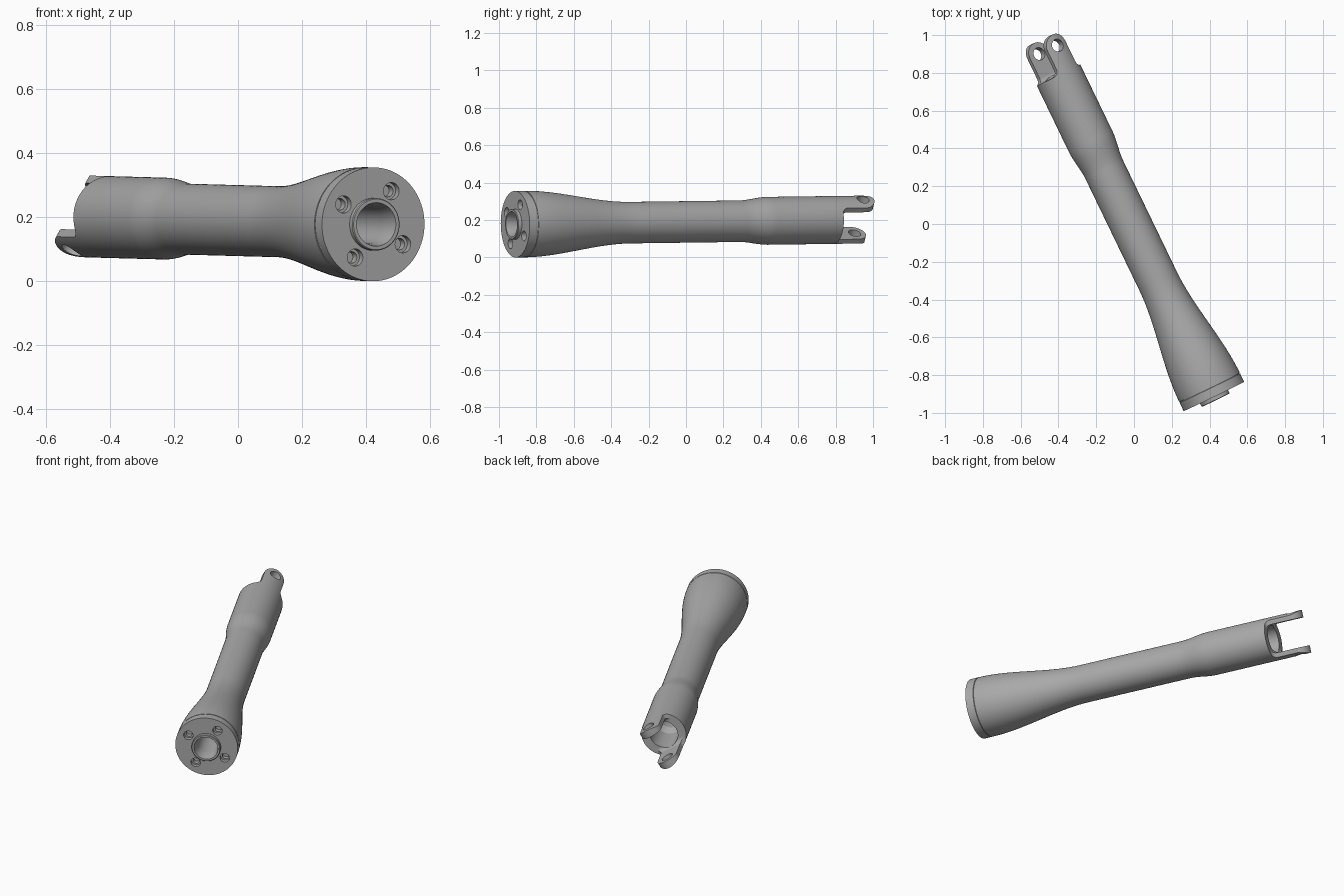
import bpy, bmesh, math
from mathutils import Matrix, Vector

cube = bpy.data.objects.get("Cube")
if cube:
    bpy.data.objects.remove(cube, do_unlink=True)

# One plain metal colour
metal = bpy.data.materials.new("grey_metal")
metal.use_nodes = True
colour = (0.4, 0.4, 0.4, 1)
metal.diffuse_color = colour
metal.node_tree.nodes["Principled BSDF"].inputs["Base Color"].default_value = colour

# Shaft frame: local z runs along the shaft from the flange face to the fork,
# local x points from the centre line to the upper lug
turn, roll = math.radians(25.8), math.radians(59)
axis = Vector((-math.sin(turn), math.cos(turn), 0.012)).normalized()
side = Vector((math.cos(turn), math.sin(turn), 0))
up = side.cross(axis)
lug_dir = side * math.cos(roll) + up * math.sin(roll)
frame = Matrix((lug_dir, axis.cross(lug_dir), axis)).transposed().to_4x4()
frame.translation = (0.423, -0.913, 0.178)


def make(name, bm):
    bmesh.ops.recalc_face_normals(bm, faces=bm.faces)
    mesh = bpy.data.meshes.new(name)
    bm.to_mesh(mesh)
    bm.free()
    mesh.materials.append(metal)
    obj = bpy.data.objects.new(name, mesh)
    bpy.context.collection.objects.link(obj)
    return obj


def lathe(name, profile, steps=96):
    """Spin a closed (radius, height) loop around the shaft."""
    bm = bmesh.new()
    rings = []
    for i in range(steps):
        a = 2 * math.pi * i / steps
        rings.append([bm.verts.new((r * math.cos(a), r * math.sin(a), z)) for r, z in profile])
    n = len(profile)
    for i in range(steps):
        p, q = rings[i], rings[(i + 1) % steps]
        for j in range(n):
            k = (j + 1) % n
            bm.faces.new((p[j], p[k], q[k], q[j]))
    return make(name, bm)


def rod(name, radius, z0, z1, at=(0, 0), across=False):
    bm = bmesh.new()
    bmesh.ops.create_cone(bm, cap_ends=True, segments=40, radius1=radius, radius2=radius, depth=z1 - z0)
    if across:
        bm.transform(Matrix.Translation((0, 0, at[1])) @ Matrix.Rotation(math.pi / 2, 4, 'Y'))
    else:
        bm.transform(Matrix.Translation((*at, (z0 + z1) / 2)))
    return make(name, bm)


def prism(name, points, width, place):
    """Extrude a flat outline; place maps (a, b, depth) to a local position."""
    bm = bmesh.new()
    low = [bm.verts.new(place(a, b, -width)) for a, b in points]
    high = [bm.verts.new(place(a, b, width)) for a, b in points]
    bm.faces.new(low)
    bm.faces.new(high)
    for i in range(len(points)):
        k = (i + 1) % len(points)
        bm.faces.new((low[i], low[k], high[k], high[i]))
    return make(name, bm)


def arc(cx, cy, r, a0, a1, steps=12):
    angles = [math.radians(a0 + (a1 - a0) * i / steps) for i in range(steps + 1)]
    return [(cx + r * math.cos(a), cy + r * math.sin(a)) for a in angles]


def cut(obj, tool, operation='DIFFERENCE'):
    mod = obj.modifiers.new("cut", 'BOOLEAN')
    mod.operation, mod.object, mod.solver = operation, tool, 'EXACT'
    deps = bpy.context.evaluated_depsgraph_get()
    mesh = bpy.data.meshes.new_from_object(obj.evaluated_get(deps))
    obj.modifiers.clear()
    obj.data = mesh
    bpy.data.objects.remove(tool, do_unlink=True)


def ease(r0, z0, r1, z1, steps=14):
    """Smooth S-shaped change of radius."""
    out = []
    for i in range(steps + 1):
        f = i / steps
        out.append((r0 + (r1 - r0) * f * f * (3 - 2 * f), z0 + (z1 - z0) * f))
    return out


BODY, END, PIN, LUG = 0.128, 1.89, 2.035, 0.063

# Flange with pilot ring and through bore
flange = lathe("flange", [(0.06, 0.03), (0.068, -0.022), (0.079, -0.022), (0.082, -0.019),
                          (0.082, 0), (0.178, 0), (0.178, 0.049), (0.174, 0.051),
                          (0.174, 0.06), (0.06, 0.06)])

# Shaft body: flare, slim middle, thicker fork end
outer = ease(0.178, 0.054, 0.111, 0.68, 24) + ease(0.111, 1.33, BODY, 1.5)
body = lathe("shaft_body", [(0.06, 0.054)] + outer
             + [(BODY, END - 0.03), (0.08, END - 0.03), (0.08, 1.7), (0.06, 1.66)])

# Four stepped bolt holes
for i in range(4):
    a = i * math.pi / 2
    spot = (0.121 * math.cos(a), 0.121 * math.sin(a))
    cut(flange, rod("bolt_seat", 0.027, -0.05, 0.025, spot))
    cut(flange, rod("bolt_hole", 0.018, -0.05, 0.1, spot))

# Fork: two rounded lugs trimmed from a ring-shaped end
fork = lathe("fork", [(BODY, END - 0.03), (BODY, 2.12), (0.08, 2.12), (0.08, END - 0.03)])
fillet = 0.03
right = [(0.15, END - 0.06), (0.15, END)] + arc(LUG + fillet, END + fillet, fillet, 270, 180, 6)
outline = right + arc(0, PIN, LUG, 0, 180, 24) + [(-a, b) for a, b in reversed(right)]
cut(fork, prism("lug_outline", outline, 0.2, lambda a, b, d: (d, a, b)), 'INTERSECT')
gap = 0.084
slot = [(gap, 2.2), (-gap, 2.2)] + arc(-gap + 0.025, END + 0.025, 0.025, 180, 270, 6) \
    + arc(gap - 0.025, END + 0.025, 0.025, 270, 360, 6)
cut(fork, prism("slot", slot, 0.2, lambda a, b, d: (a, d, b)))
cut(fork, rod("pin_hole", 0.034, -0.2, 0.2, (0, PIN), True))

# Place the parts and shade them
for obj in (flange, body, fork):
    obj.matrix_world = frame
    bpy.ops.object.select_all(action='DESELECT')
    obj.select_set(True)
    bpy.context.view_layer.objects.active = obj
    bpy.ops.object.shade_smooth_by_angle(angle=math.radians(25))
